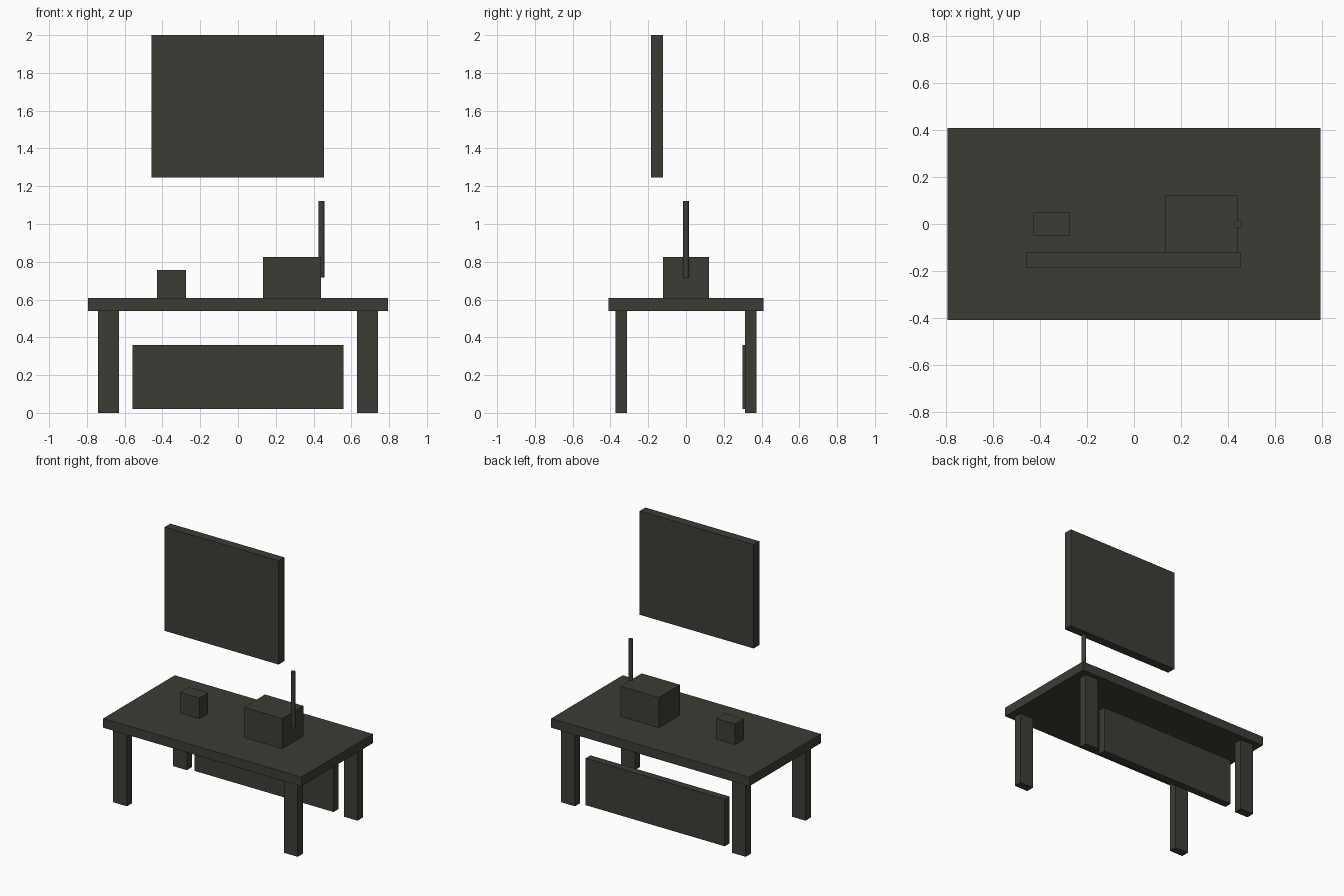
import bpy
import bmesh

if "Cube" in bpy.data.objects:
    bpy.data.objects.remove(bpy.data.objects["Cube"])

# Single flat colour
mat = bpy.data.materials.new("dark_olive_grey")
mat.diffuse_color = (0.046, 0.046, 0.037, 1.0)
mat.use_nodes = True
mat.node_tree.nodes["Principled BSDF"].inputs["Base Color"].default_value = mat.diffuse_color


def finish(bm, name):
    me = bpy.data.meshes.new(name)
    bm.to_mesh(me)
    bm.free()
    me.materials.append(mat)
    ob = bpy.data.objects.new(name, me)
    bpy.context.collection.objects.link(ob)
    return ob


def box(name, x, y, z):
    """Box from (min, max) ranges on each axis."""
    bm = bmesh.new()
    bmesh.ops.create_cube(bm, size=1.0)
    for v in bm.verts:
        for i, (lo, hi) in enumerate((x, y, z)):
            v.co[i] = hi if v.co[i] > 0 else lo
    return finish(bm, name)


def rod(name, x, y, z, radius, sides):
    bm = bmesh.new()
    bmesh.ops.create_cone(bm, cap_ends=True, segments=sides, radius1=radius,
                          radius2=radius, depth=z[1] - z[0])
    bmesh.ops.translate(bm, verts=bm.verts, vec=(x, y, (z[0] + z[1]) / 2))
    return finish(bm, name)


# Table top
box("table_top", (-0.795, 0.795), (-0.41, 0.41), (0.54, 0.607))

# Four legs
for sx, side in ((-1, "left"), (1, "right")):
    for sy, end in ((-1, "front"), (1, "back")):
        xs = sorted((sx * 0.63, sx * 0.74))
        ys = sorted((sy * 0.313, sy * 0.373))
        box(f"{end}_{side}_leg", xs, ys, (0.0, 0.54))

# Low panel between the back legs
box("back_panel", (-0.558, 0.558), (0.298, 0.353), (0.02, 0.36))

# Floating board above the table
box("hanging_board", (-0.458, 0.456), (-0.186, -0.121), (1.247, 2.0))

# Items on the table
box("large_box", (0.132, 0.44), (-0.121, 0.121), (0.607, 0.826))
box("small_box", (-0.43, -0.275), (-0.05, 0.05), (0.607, 0.756))

# Upright rod on the side of the large box
rod("antenna_rod", 0.443, 0.0, (0.718, 1.122), 0.016, 12)
